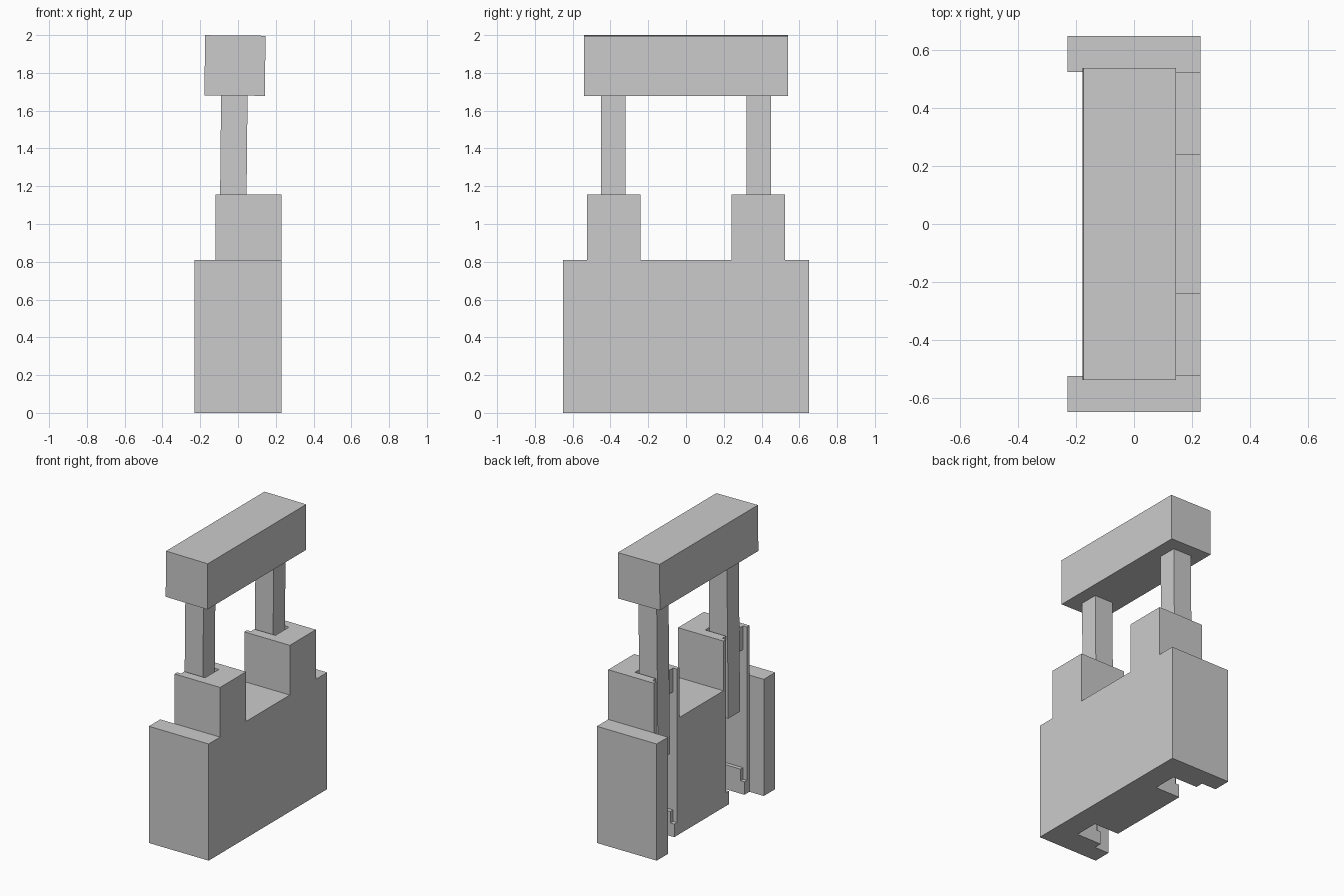
import bpy, bmesh

if "Cube" in bpy.data.objects:
    bpy.data.objects.remove(bpy.data.objects["Cube"])

# Extrude a side-view (y, z) profile along x
def extrude(name, profile, x0, x1):
    bm = bmesh.new()
    face = bm.faces.new([bm.verts.new((x0, y, z)) for y, z in profile])
    res = bmesh.ops.extrude_face_region(bm, geom=[face])
    verts = [v for v in res["geom"] if isinstance(v, bmesh.types.BMVert)]
    bmesh.ops.translate(bm, verts=verts, vec=(x1 - x0, 0, 0))
    bmesh.ops.recalc_face_normals(bm, faces=bm.faces)
    mesh = bpy.data.meshes.new(name)
    bm.to_mesh(mesh)
    bm.free()
    obj = bpy.data.objects.new(name, mesh)
    bpy.context.collection.objects.link(obj)
    return obj

def rect(y0, y1, z0, z1):
    return [(y0, z0), (y1, z0), (y1, z1), (y0, z1)]

def box(name, x0, x1, y0, y1, z0, z1):
    # box with its origin at its centre
    cx, cy, cz = (x0 + x1) / 2, (y0 + y1) / 2, (z0 + z1) / 2
    obj = extrude(name, rect(y0 - cy, y1 - cy, z0 - cz, z1 - cz), x0 - cx, x1 - cx)
    obj.location = (cx, cy, cz)
    return obj

def cut(target, cutter):
    mod = target.modifiers.new("cut_" + cutter.name, 'BOOLEAN')
    mod.operation = 'DIFFERENCE'
    mod.solver = 'EXACT'
    mod.object = cutter
    bpy.context.view_layer.objects.active = target
    bpy.ops.object.modifier_apply(modifier=mod.name)
    bpy.data.objects.remove(cutter)

# Housing: stepped outline with two towers
half = [(0.65, 0), (0.65, 0.81), (0.525, 0.81), (0.525, 1.155), (0.24, 1.155), (0.24, 0.81)]
outline = half + [(-y, z) for y, z in reversed(half)]
housing = extrude("housing", outline, -0.23, 0.23)

# Recess the open side between the two end walls
cut(housing, extrude("recess", rect(-0.525, 0.525, -0.2, 1.4), -0.5, -0.12))

# Guide slots: wide channel with narrow necks at top and bottom
slot = [(0.30, -0.1), (0.47, -0.1), (0.47, 0.17), (0.497, 0.17), (0.497, 0.99), (0.46, 0.99),
        (0.46, 1.3), (0.31, 1.3), (0.31, 0.99), (0.27, 0.99), (0.27, 0.17), (0.30, 0.17)]
for s, side in ((1, "back"), (-1, "front")):
    cut(housing, extrude("slot", [(s * y, z) for y, z in slot], -0.4, 0.07))
    lo, hi = sorted((s * 0.27, s * 0.497))
    cut(housing, extrude("neck_inset", rect(lo, hi, 0.09, 1.3), -0.4, -0.09))

    # Sliding legs, leaning very slightly
    lo, hi = sorted((s * 0.32, s * 0.45))
    leg = box(side + "_leg", -0.095, 0.045, lo, hi, 0.58, 1.68)
    leg.rotation_euler.y = 0.01

# Handle bar
handle = box("handle", -0.176, 0.144, -0.54, 0.54, 1.68, 1.998)
handle.rotation_euler.y = 0.01
